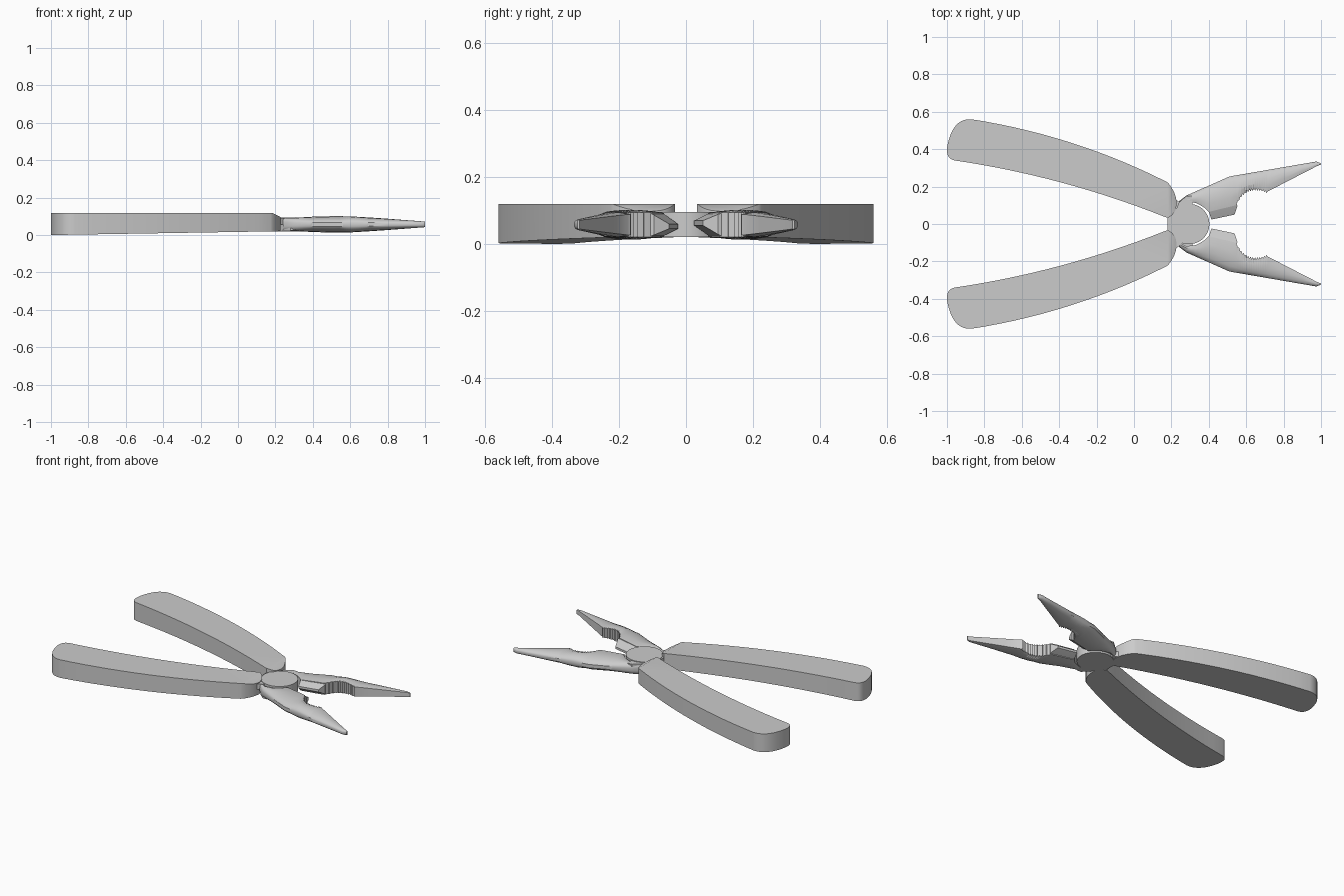
import bpy, bmesh, math
from mathutils import Vector

if "Cube" in bpy.data.objects:
    bpy.data.objects.remove(bpy.data.objects["Cube"])

ZC = 0.057           # mid height of the head
HUB = (0.295, 0.0)   # pivot position


def finish(bm, name, angle=32):
    bmesh.ops.recalc_face_normals(bm, faces=bm.faces[:])
    for f in bm.faces:
        f.smooth = True
    for e in bm.edges:
        e.smooth = len(e.link_faces) == 2 and e.calc_face_angle(0) < math.radians(angle)
    me = bpy.data.meshes.new(name)
    bm.to_mesh(me)
    bm.free()
    ob = bpy.data.objects.new(name, me)
    bpy.context.collection.objects.link(ob)
    return ob


def flip(bm, turn):
    # mirror in y; turn also swaps top and bottom about the mid height
    for v in bm.verts:
        v.co.y = -v.co.y
        if turn:
            v.co.z = 2 * ZC - v.co.z


def prism(outline, zlow, zhigh):
    bm = bmesh.new()
    low = [bm.verts.new((x, y, zlow(x))) for x, y in outline]
    top = [bm.verts.new((x, y, zhigh)) for x, y in outline]
    bm.faces.new(low)
    bm.faces.new(top)
    n = len(outline)
    for i in range(n):
        j = (i + 1) % n
        bm.faces.new((low[i], low[j], top[j], top[i]))
    return bm


def loft(sections):
    bm = bmesh.new()
    rings = [[bm.verts.new(p) for p in s] for s in sections]
    n = len(rings[0])
    for a, b in zip(rings, rings[1:]):
        for i in range(n):
            j = (i + 1) % n
            bm.faces.new((a[i], a[j], b[j], b[i]))
    bm.faces.new(rings[0])
    bm.faces.new(rings[-1])
    return bm


def bezier(a, b, c, n=14):
    a, b, c = Vector(a), Vector(b), Vector(c)
    return [tuple(a * (1 - t) ** 2 + b * 2 * t * (1 - t) + c * t * t)
            for t in (i / n for i in range(n + 1))]


def lerp_table(table, x):
    for (x0, y0), (x1, y1) in zip(table, table[1:]):
        if x <= x1:
            return y0 + (y1 - y0) * (x - x0) / (x1 - x0)
    return table[-1][1]


# handle: bowed grip with rounded ends, tapered underside, bevelled head end
def handle():
    pts = bezier((-0.87, 0.56), (-0.32, 0.475), (0.175, 0.225))
    pts += bezier((0.185, 0.217), (0.23, 0.16), (0.228, 0.105), 6)
    pts += bezier((0.222, 0.075), (0.21, 0.045), (0.18, 0.033), 4)
    pts += bezier((0.17, 0.036), (-0.38, 0.255), (-0.96, 0.34))
    pts += bezier((-0.975, 0.345), (-1.0, 0.355), (-1.0, 0.40), 5)
    pts += bezier((-0.998, 0.42), (-0.97, 0.555), (-0.885, 0.56), 8)
    bm = prism(pts, lambda x: 0.02 * (x + 1) / 1.2, 0.118)
    r = bmesh.ops.bisect_plane(bm, geom=bm.verts[:] + bm.edges[:] + bm.faces[:],
                               plane_co=(0.185, 0, 0.118), plane_no=(0.5, 0, 1),
                               clear_outer=True)
    edges = [g for g in r['geom_cut'] if isinstance(g, bmesh.types.BMEdge)]
    bmesh.ops.edgeloop_fill(bm, edges=edges)
    return bm


# jaw: lofted along x, with a toothed round bite and a tapered nose
INNER = [(0.24, 0.1), (0.28, 0.118), (0.33, 0.113), (0.37, 0.092), (0.40, 0.065),
         (0.545, 0.1), (0.549, 0.108), (0.56, 0.135), (0.58, 0.162), (0.61, 0.182),
         (0.645, 0.19), (0.68, 0.186), (0.715, 0.174), (0.975, 0.308), (1.0, 0.318)]
OUTER = [(0.24, 0.122), (0.28, 0.152), (0.51, 0.254), (0.975, 0.334), (1.0, 0.324)]
HALF = [(0.24, 0.033), (0.28, 0.034), (0.4, 0.041), (0.51, 0.044), (0.6, 0.043),
        (0.75, 0.034), (1.0, 0.015)]
SHAPE = [(0, 0.85), (0.3, 1.0), (0.6, 0.92), (0.82, 0.72), (0.95, 0.48), (1, 0.25)]


def jaw():
    teeth = [0.556 + i * 0.159 / 26 for i in range(27)]
    xs = [0.24, 0.26, 0.28, 0.305, 0.33, 0.35, 0.37, 0.385, 0.40, 0.45, 0.51, 0.545, 0.549]
    xs += teeth + [0.8, 0.9, 0.975, 1.0]
    sections = []
    for x in xs:
        yi, yo, h = (lerp_table(t, x) for t in (INNER, OUTER, HALF))
        if x in teeth and teeth.index(x) % 2:
            yi -= 0.011
        half = [(yi + (yo - yi) * u, h * k) for u, k in SHAPE]
        sections.append([(x, y, ZC + z) for y, z in half] +
                        [(x, y, ZC - z) for y, z in reversed(half)])
    return loft(sections)


# cutter: wedge narrowing to a thin blade, slightly above mid height
def cutter():
    def bar(p, q, z0, z1):
        return [(*p, z0), (*q, z0), (*q, z1), (*p, z1)]
    return loft([bar((0.40, 0.068), (0.55, 0.106), 0.023, 0.091),
                 bar((0.401, 0.062), (0.553, 0.096), 0.028, 0.088),
                 bar((0.414, 0.024), (0.537, 0.05), 0.055, 0.069)])


# lap plate: joins one handle to the opposite jaw, upper half of the joint
def plate():
    return prism([(0.18, 0.034), (0.18, -0.06), (0.21, -0.14), (0.245, -0.115),
                  (0.275, -0.09), (0.32, 0.0), (0.31, 0.15), (0.28, 0.15),
                  (0.24, 0.115), (0.222, 0.07)], lambda x: ZC, 0.091)


for name, make, turn in (("handle", handle, False), ("jaw", jaw, True),
                         ("cutter", cutter, True), ("lap_plate", plate, True)):
    finish(make(), name + "_upper")
    bm = make()
    flip(bm, turn)
    finish(bm, name + "_lower")

# pivot disc
circle = [(HUB[0] + 0.108 * math.cos(i * math.tau / 48),
           HUB[1] + 0.108 * math.sin(i * math.tau / 48)) for i in range(48)]
finish(prism(circle, lambda x: 0.02, 0.095), "pivot_disc")
